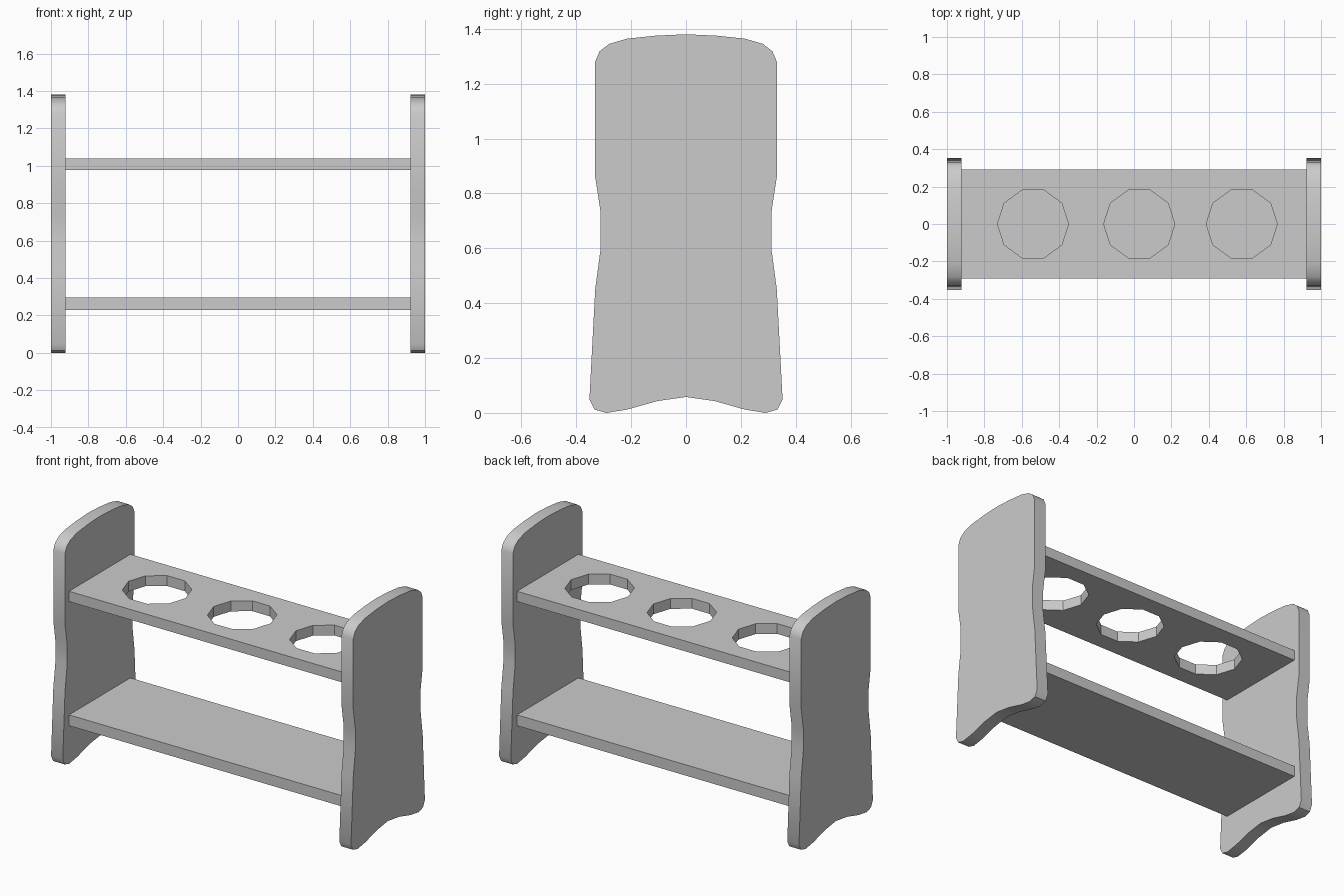
import bpy, bmesh, math

if "Cube" in bpy.data.objects:
    bpy.data.objects.remove(bpy.data.objects["Cube"])

# Half outline of an end panel (y, z), bottom centre to top centre
HALF = [(0, 0.058), (0.105, 0.043), (0.215, 0.012), (0.29, 0.0), (0.333, 0.012),
        (0.352, 0.05), (0.331, 0.45), (0.311, 0.60), (0.311, 0.73), (0.331, 0.86),
        (0.331, 1.28), (0.315, 1.318), (0.28, 1.345), (0.215, 1.364),
        (0.11, 1.375), (0, 1.38)]
OUTLINE = HALF + [(-y, z) for y, z in HALF[-2:0:-1]]


def prism(name, points, offset):
    """Extrude a closed loop of 3D points along offset."""
    bm = bmesh.new()
    face = bm.faces.new([bm.verts.new(p) for p in points])
    ext = bmesh.ops.extrude_face_region(bm, geom=[face], use_keep_orig=True)
    verts = [g for g in ext["geom"] if isinstance(g, bmesh.types.BMVert)]
    bmesh.ops.translate(bm, vec=offset, verts=verts)
    bmesh.ops.recalc_face_normals(bm, faces=bm.faces)
    mesh = bpy.data.meshes.new(name)
    bm.to_mesh(mesh)
    bm.free()
    obj = bpy.data.objects.new(name, mesh)
    bpy.context.collection.objects.link(obj)
    return obj


def activate(obj):
    bpy.ops.object.select_all(action='DESELECT')
    obj.select_set(True)
    bpy.context.view_layer.objects.active = obj


def shelf(name, z0, z1):
    x, y = 0.922, 0.292
    return prism(name, [(-x, -y, z0), (x, -y, z0), (x, y, z0), (-x, y, z0)], (0, 0, z1 - z0))


# End panels
for name, x in (("left_panel", -1.0), ("right_panel", 0.922)):
    panel = prism(name, [(x, y, z) for y, z in OUTLINE], (0.078, 0, 0))
    activate(panel)
    bpy.ops.object.shade_smooth_by_angle(angle=math.radians(35))

# Shelves
shelf("lower_shelf", 0.23, 0.295)
upper = shelf("upper_shelf", 0.978, 1.04)

# Ten-sided holes through the upper shelf
for cx in (-0.54, 0.028, 0.576):
    ring = [(cx + 0.19 * math.cos(i * math.tau / 10), 0.19 * math.sin(i * math.tau / 10), 0.9)
            for i in range(10)]
    cutter = prism("hole_cutter", ring, (0, 0, 0.2))
    cutter.hide_render = True
    cut = upper.modifiers.new("hole", 'BOOLEAN')
    cut.operation = 'DIFFERENCE'
    cut.solver = 'EXACT'
    cut.object = cutter
    activate(upper)
    bpy.ops.object.modifier_apply(modifier=cut.name)
    bpy.data.objects.remove(cutter)
